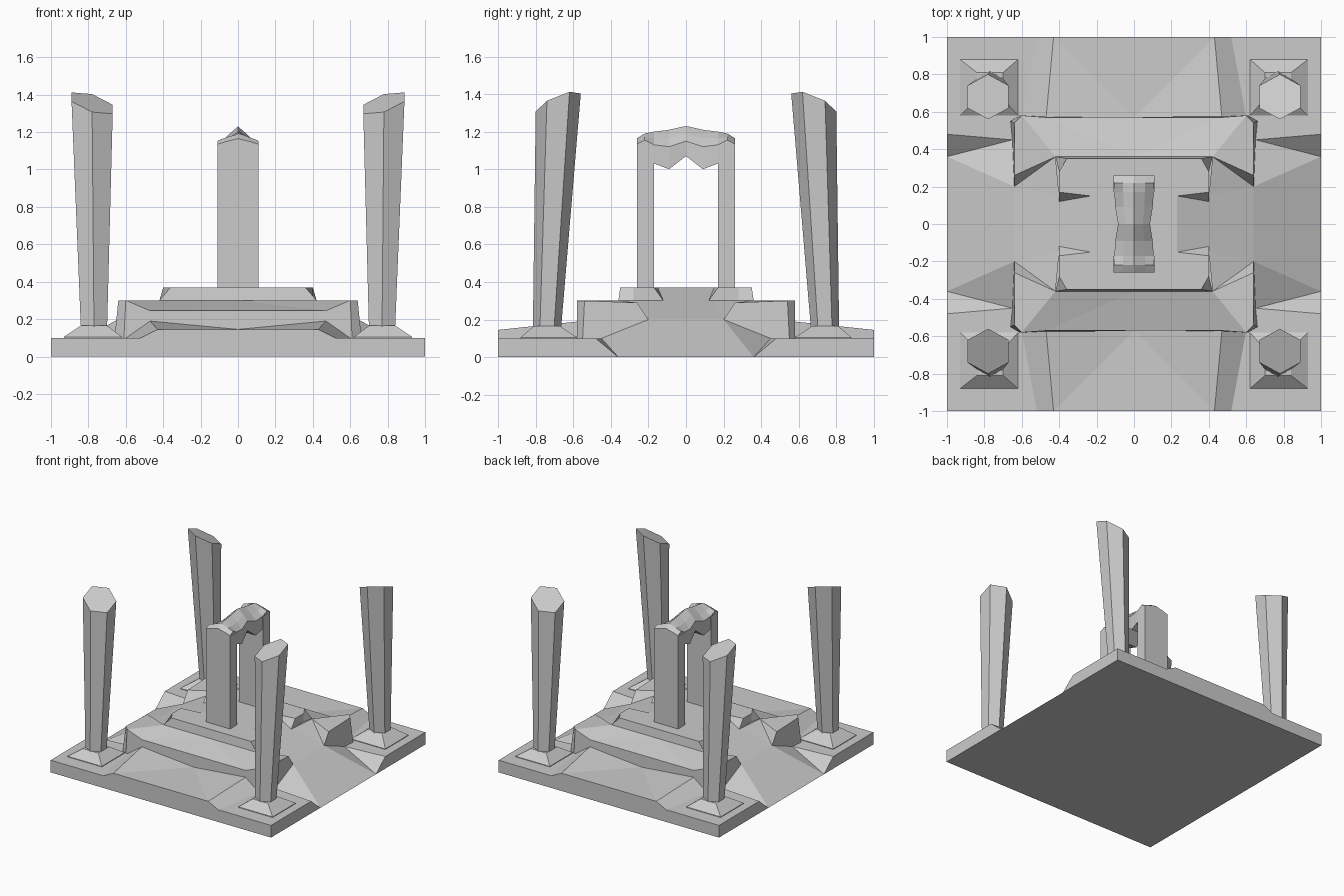
import bpy, bmesh

if "Cube" in bpy.data.objects:
    bpy.data.objects.remove(bpy.data.objects["Cube"])


def finish(name, bm):
    bmesh.ops.remove_doubles(bm, verts=bm.verts, dist=0.0005)
    bmesh.ops.recalc_face_normals(bm, faces=bm.faces)
    me = bpy.data.meshes.new(name)
    bm.to_mesh(me)
    bm.free()
    ob = bpy.data.objects.new(name, me)
    bpy.context.collection.objects.link(ob)
    return ob


def four_way(name, pts, faces):
    """Build one quadrant (letters index the points) and repeat it in all four."""
    bm = bmesh.new()
    for sx in (1, -1):
        for sy in (1, -1):
            vs = [bm.verts.new((x * sx, y * sy, z)) for x, y, z in pts]
            for f in faces.split():
                loop = [vs[ord(c) - 97] for c in f]
                bm.faces.new(loop if sx * sy > 0 else loop[::-1])
    return finish(name, bm)


def loft(bm, rings):
    """Skin a list of equal-length rings and cap both ends."""
    vs = [[bm.verts.new(p) for p in r] for r in rings]
    n = len(vs[0])
    for a, b in zip(vs, vs[1:]):
        for i in range(n):
            j = (i + 1) % n
            bm.faces.new((a[i], a[j], b[j], b[i]))
    bm.faces.new(vs[0][::-1])
    bm.faces.new(vs[-1])


# Ground slab with flared side ramps running down to the floor
four_way("ground_slab", [
    (0, 0, .1), (.64, 0, .1), (.65, .45, .1), (1, .48, .1), (1, 1, .1), (0, 1, .1),   # a-f
    (.64, 0, .2), (.64, .2, .2), (1, 0, 0), (1, .36, 0),                              # g-j
    (0, 0, 0), (1, 1, 0), (0, 1, 0)],                                                 # k-m
    "abcdef bghc gijh hjc cjd jled lmfe kmlji")

# Low ramps at front and back
four_way("end_ramp", [
    (0, 1, .145), (.43, 1, .145), (.52, 1, .1), (.6, .57, .1),
    (.47, .57, .19), (0, .57, .145), (0, 1, .1)],
    "abf bef bcde acb agc")

# Lower terrace: raised corners between dished channels
four_way("lower_terrace", [
    (.42, .36, .3), (.6, .58, .3), (.64, .54, .3), (.64, .26, .29), (.64, .2, .2),    # a-e
    (.64, 0, .2), (.4, 0, .3), (.4, .15, .3), (0, .36, .3), (0, .57, .245),           # f-j
    (.47, .57, .245), (.61, .58, .1), (.66, .55, .1), (.65, .45, .1),                 # k-n
    (.64, 0, .1), (0, .57, .1)],                                                      # o-p
    "abcd ade aeh efgh aikb ijk bkjpl cblm fedcmno")

# Upper terrace with a sloped notch on each side
four_way("upper_terrace", [
    (0, 0, .37), (.23, 0, .37), (.23, .15, .37), (.4, .17, .37), (.4, .28, .37),      # a-e
    (.36, .35, .37), (0, .35, .37), (.4, 0, .3), (.4, .12, .3), (.4, .28, .3),        # f-j
    (.42, .36, .3), (0, .36, .3)],                                                    # k-l
    "abcdefg bhic cid dije ejkf fklg")

# Leaning six-sided columns with slanted tops, on square flared feet
HEX = [(0, 1), (1, .5), (1, -.5), (0, -1), (-1, -.5), (-1, .5)]
col = bmesh.new()
foot = bmesh.new()
for sx in (1, -1):
    for sy in (1, -1):
        low = [(sx * (.77 + .07 * u), sy * (.74 + .075 * v), .15) for u, v in HEX]
        top = [(sx * (.78 + .11 * u), sy * (.68 + .12 * v), 1.355 + .033 * u - .048 * v)
               for u, v in HEX]
        loft(col, [low, top])
        rings = []
        for x0, x1, y0, y1, z in ((.62, .93, .58, .88, .08), (.62, .93, .58, .88, .105),
                                  (.70, .84, .67, .81, .165)):
            rings.append([(sx * x, sy * y, z)
                          for x, y in ((x0, y0), (x1, y0), (x1, y1), (x0, y1))])
        loft(foot, rings)
finish("columns", col)
finish("column_feet", foot)

# Two posts of the central gateway
posts = bmesh.new()
for s in (1, -1):
    loft(posts, [[(x, s * y, z) for x, y in ((-.11, .17), (.11, .17), (.11, .26), (-.11, .26))]
                 for z in (.35, 1.13)])
finish("gate_posts", posts)

# Lintel: ridged roof section with a zigzag underside (y, bottom, eave, ridge, half width)
half = [(0, 1.07, 1.15, 1.23, .085), (.09, 1.0, 1.12, 1.21, .10), (.17, 1.03, 1.13, 1.20, .105),
        (.22, 1.06, 1.155, 1.19, .108), (.26, 1.12, 1.135, 1.165, .11)]
stations = [(-y, *r) for y, *r in half[:0:-1]] + half
lintel = bmesh.new()
loft(lintel, [[(-w, y, b), (w, y, b), (w, y, e), (w * .55, y, (e + t) / 2), (0, y, t),
               (-w * .55, y, (e + t) / 2), (-w, y, e)] for y, b, e, t, w in stations])
finish("gate_lintel", lintel)
